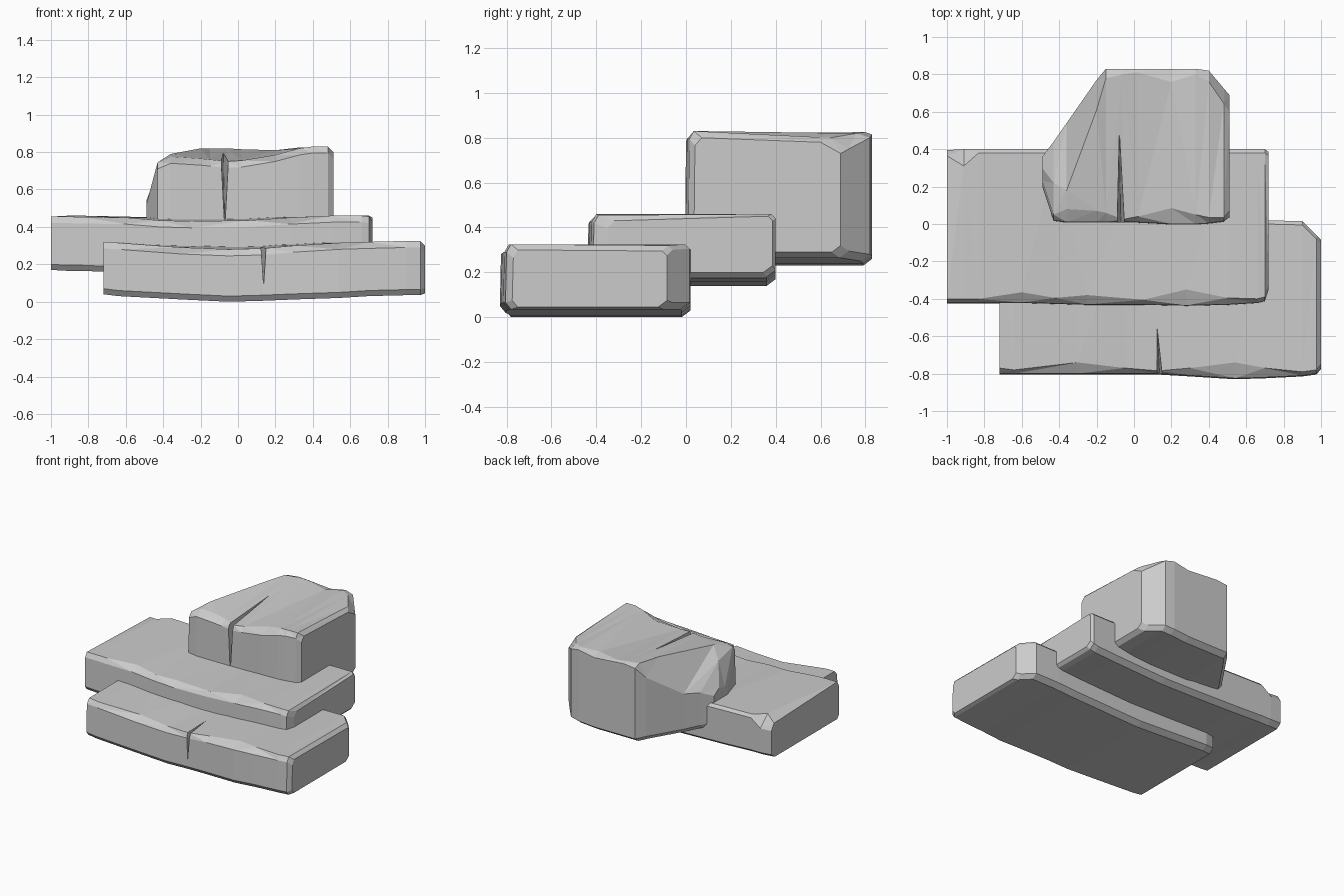
import bpy, bmesh


def new_object(name, bm):
    bmesh.ops.recalc_face_normals(bm, faces=bm.faces)
    mesh = bpy.data.meshes.new(name)
    bm.to_mesh(mesh)
    bm.free()
    ob = bpy.data.objects.new(name, mesh)
    bpy.context.collection.objects.link(ob)
    return ob


def rock(name, stations):
    """Loft faceted sections along x. Station: x, front y, back y, bottom z,
    front lip z, back top z, front bevel, back bevel, back drop."""
    bm = bmesh.new()
    rings = []
    for x, yf, yb, zb, zl, zt, b, bb, bd in stations:
        section = [(yf + .02, zb), (yf - .005, zb + .03), (yf, zl - .035), (yf + b, zl),
                   (yb - bb, zt), (yb, zt - bd), (yb, zb + .03), (yb - .04, zb)]
        rings.append([bm.verts.new((x, y, z)) for y, z in section])
    n = len(rings[0])
    for a, c in zip(rings, rings[1:]):
        for i in range(n):
            j = (i + 1) % n
            bm.faces.new((a[i], a[j], c[j], c[i]))
    bm.faces.new(rings[0])
    bm.faces.new(rings[-1])
    bmesh.ops.triangulate(bm, faces=bm.faces)
    return new_object(name, bm)


def crack(ob, x, width, y0, y1, z0, z1, lean=0.0):
    """Cut a thin tapering split into the front and top of a rock."""
    bm = bmesh.new()
    for co in ((x - width, y0, z1), (x + width, y0, z1), (x, y0, z0), (x + lean, y1, z1)):
        bm.verts.new(co)
    bmesh.ops.convex_hull(bm, input=bm.verts)
    cutter = new_object("crack_cutter", bm)
    cutter.hide_render = True
    mod = ob.modifiers.new("crack", 'BOOLEAN')
    mod.operation = 'DIFFERENCE'
    mod.solver = 'EXACT'
    mod.object = cutter
    bpy.context.view_layer.objects.active = ob
    bpy.ops.object.modifier_apply(modifier=mod.name)
    bpy.data.objects.remove(cutter)


# Low front slab
lower = rock("lower_slab", [
    (-.72, -.80, .00, .04, .32, .32, .03, .03, .03),
    (-.64, -.80, .02, .03, .315, .32, .02, .02, .02),
    (-.30, -.80, .02, .012, .29, .31, .06, .02, .02),
    (-.05, -.80, .02, .00, .28, .31, .03, .02, .02),
    (.13, -.80, .02, .005, .285, .31, .015, .02, .02),
    (.30, -.81, .02, .012, .30, .315, .04, .02, .02),
    (.54, -.825, .02, .02, .315, .32, .085, .02, .02),
    (.70, -.82, .02, .03, .32, .32, .05, .02, .02),
    (.90, -.81, .015, .035, .325, .325, .02, .02, .02),
    (.975, -.80, -.06, .035, .325, .32, .02, .02, .02),
    (1.0, -.77, -.085, .045, .30, .295, .02, .02, .02),
])
crack(lower, .14, .022, -.86, -.48, .04, .36, -.02)

# Wide middle slab
middle = rock("middle_slab", [
    (-1.0, -.42, .395, .17, .455, .43, .02, .03, .05),
    (-.91, -.42, .40, .165, .455, .46, .02, .09, .08),
    (-.83, -.42, .40, .165, .453, .46, .02, .02, .02),
    (-.60, -.42, .40, .155, .45, .455, .055, .02, .02),
    (-.42, -.425, .40, .15, .435, .45, .03, .02, .02),
    (-.25, -.43, .40, .145, .43, .45, .05, .02, .02),
    (.05, -.43, .40, .14, .435, .45, .025, .02, .02),
    (.28, -.435, .40, .15, .45, .455, .085, .02, .02),
    (.50, -.43, .40, .16, .46, .46, .035, .02, .02),
    (.66, -.42, .40, .17, .46, .46, .02, .02, .02),
    (.70, -.41, .40, .18, .455, .46, .02, .02, .02),
    (.72, -.35, .385, .20, .43, .45, .03, .02, .02),
])

# Tall rear boulder
upper = rock("upper_boulder", [
    (-.49, .20, .36, .28, .52, .54, .03, .06, .04),
    (-.43, .02, .44, .26, .745, .70, .03, .22, .16),
    (-.36, .01, .54, .25, .775, .79, .07, .36, .24),
    (-.20, .01, .77, .24, .765, .82, .06, .16, .10),
    (-.15, .01, .83, .23, .76, .82, .05, .05, .02),
    (-.06, .01, .83, .23, .75, .82, .015, .03, .01),
    (.02, .01, .83, .23, .755, .815, .03, .02, .01),
    (.20, .00, .83, .23, .785, .81, .085, .07, .02),
    (.33, .00, .83, .24, .82, .825, .05, .03, .01),
    (.40, .005, .82, .25, .83, .82, .03, .06, .02),
    (.48, .015, .725, .265, .83, .80, .02, .08, .05),
    (.51, .04, .69, .29, .80, .78, .03, .09, .05),
])
crack(upper, -.07, .028, -.03, .60, .36, .88, -.01)
